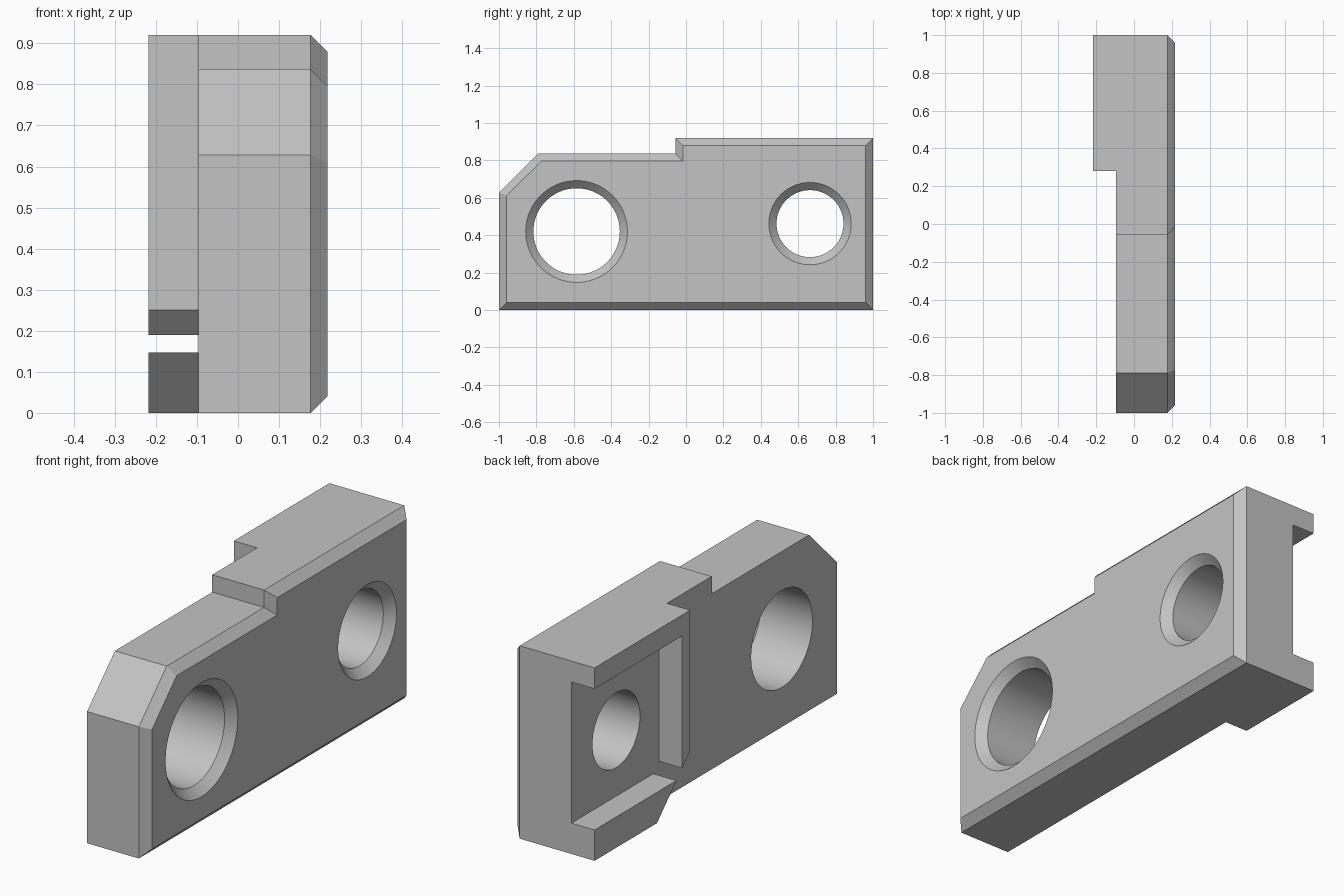
import bpy, bmesh, math
from mathutils import Vector

cube = bpy.data.objects.get("Cube")
if cube:
    bpy.data.objects.remove(cube, do_unlink=True)

BACK, SEAT, FACE, CHAMFER = -0.218, -0.096, 0.218, 0.041

grey = bpy.data.materials.new("plain grey")
grey.use_nodes = True
grey.diffuse_color = (0.55, 0.55, 0.55, 1)
grey.node_tree.nodes["Principled BSDF"].inputs["Base Color"].default_value = (0.55, 0.55, 0.55, 1)


def inset(outline, d):
    """Mitred inward offset of a counter-clockwise outline."""
    result = []
    for i, p in enumerate(outline):
        p, a, b = Vector(p), Vector(outline[i - 1]), Vector(outline[(i + 1) % len(outline)])
        u, v = (p - a).normalized(), (b - p).normalized()
        n, m = Vector((-u.y, u.x)), Vector((-v.y, v.x))
        result.append(p + (n + m) * d / (1 + n.dot(m)))
    return result


def loft(name, sections):
    """Capped solid through (x, outline in y and z) sections."""
    bm = bmesh.new()
    rings = [[bm.verts.new((x, y, z)) for y, z in outline] for x, outline in sections]
    n = len(rings[0])
    for r, s in zip(rings, rings[1:]):
        for i in range(n):
            j = (i + 1) % n
            bm.faces.new((r[i], r[j], s[j], s[i]))
    bm.faces.new(rings[0][::-1])
    bm.faces.new(rings[-1])
    bmesh.ops.recalc_face_normals(bm, faces=bm.faces)
    mesh = bpy.data.meshes.new(name)
    bm.to_mesh(mesh)
    bm.free()
    mesh.materials.append(grey)
    obj = bpy.data.objects.new(name, mesh)
    bpy.context.collection.objects.link(obj)
    return obj


def circle(y, z, r, n=96):
    return [(y + r * math.cos(2 * math.pi * i / n), z + r * math.sin(2 * math.pi * i / n))
            for i in range(n)]


def hole_cutter(name, y, z, r):
    over = 0.1
    return loft(name, [(BACK - over, circle(y, z, r)),
                       (FACE - CHAMFER, circle(y, z, r)),
                       (FACE + over, circle(y, z, r + CHAMFER + over))])


# Stepped plate with a chamfered outer face
outline = [(-1, 0), (1, 0), (1, 0.92), (-0.057, 0.92), (-0.057, 0.837), (-0.79, 0.837), (-1, 0.628)]
plate = loft("mounting_plate", [(SEAT, outline), (FACE - CHAMFER, outline), (FACE, inset(outline, CHAMFER))])

# Raised rails around the rear pocket, cut by a diagonal at the lower corner
upper = [(0.28, 0.25), (0.34, 0.19), (0.34, 0.82), (1, 0.82), (1, 0.92), (0.28, 0.92)]
lower = [(0.53, 0), (1, 0), (1, 0.147), (0.383, 0.147)]
upper_rail = loft("upper_rail", [(BACK, upper), (SEAT, upper)])
lower_rail = loft("lower_rail", [(BACK, lower), (SEAT, lower)])

# Countersunk holes
large_hole = hole_cutter("large_hole", -0.585, 0.42, 0.231)
small_hole = hole_cutter("small_hole", 0.663, 0.462, 0.179)

# Join everything into one solid and drop the helpers
helpers = [(upper_rail, 'UNION'), (lower_rail, 'UNION'), (large_hole, 'DIFFERENCE'), (small_hole, 'DIFFERENCE')]
bpy.context.view_layer.objects.active = plate
plate.select_set(True)
for helper, operation in helpers:
    mod = plate.modifiers.new(helper.name, 'BOOLEAN')
    mod.operation, mod.solver, mod.object = operation, 'EXACT', helper
    bpy.ops.object.modifier_apply(modifier=mod.name)
    bpy.data.objects.remove(helper, do_unlink=True)
bpy.ops.object.shade_smooth_by_angle(angle=math.radians(30))
